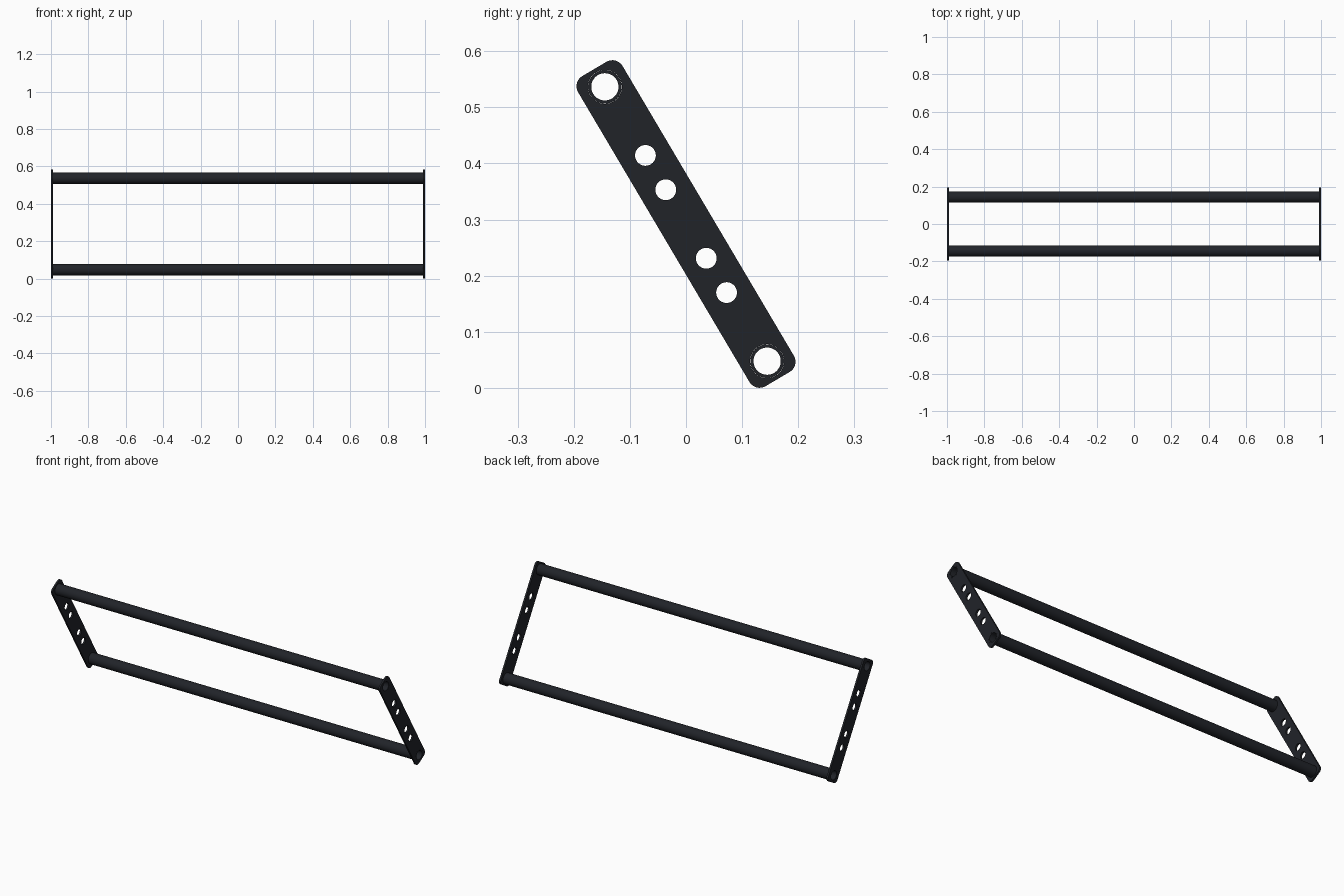
import bpy, bmesh
from math import sin, cos, pi, radians
from mathutils import Matrix

if "Cube" in bpy.data.objects:
    bpy.data.objects.remove(bpy.data.objects["Cube"])

TILT = radians(59.4)
MID_Z = 0.292
c, s = cos(TILT), sin(TILT)
U = (-c, s)   # (y, z) direction along the end plates

black = bpy.data.materials.new("black_metal")
black.diffuse_color = (0.015, 0.017, 0.022, 1)
black.use_nodes = True
black.node_tree.nodes["Principled BSDF"].inputs["Base Color"].default_value = black.diffuse_color


def circle(r, cx=0.0, n=48):
    return [(cx + r * cos(2 * pi * i / n), r * sin(2 * pi * i / n)) for i in range(n)]


def rounded_rect(hl, hw, r, n=8):
    pts = []
    for k, (sx, sy) in enumerate([(1, 1), (-1, 1), (-1, -1), (1, -1)]):
        for i in range(n + 1):
            a = (k + i / n) * pi / 2
            pts.append((sx * (hl - r) + r * cos(a), sy * (hw - r) + r * sin(a)))
    return pts


def extruded(name, loops, half, x, along):
    """Fill nested loops, extrude along x, place at a distance along the tilted axis."""
    cu = bpy.data.curves.new(name, 'CURVE')
    cu.dimensions = '2D'
    cu.fill_mode = 'BOTH'
    cu.extrude = half
    for pts in loops:
        sp = cu.splines.new('POLY')
        sp.points.add(len(pts) - 1)
        for p, q in zip(sp.points, pts):
            p.co = (q[0], q[1], 0, 1)
        sp.use_cyclic_u = True
    ob = bpy.data.objects.new(name, cu)
    bpy.context.collection.objects.link(ob)
    bpy.ops.object.select_all(action='DESELECT')
    ob.select_set(True)
    bpy.context.view_layer.objects.active = ob
    bpy.ops.object.convert(target='MESH')
    ob = bpy.context.object
    ob.name = name
    bm = bmesh.new()
    bm.from_mesh(ob.data)
    bmesh.ops.remove_doubles(bm, verts=bm.verts, dist=1e-5)
    bm.transform(Matrix(((0, 0, -1, x),
                         (-c, s, 0, U[0] * along),
                         (s, c, 0, MID_Z + U[1] * along),
                         (0, 0, 0, 1))))
    bmesh.ops.recalc_face_normals(bm, faces=bm.faces)
    bm.to_mesh(ob.data)
    bm.free()
    ob.data.materials.clear()
    ob.data.materials.append(black)
    bpy.ops.object.shade_smooth_by_angle(angle=radians(30))


# End plates with tube sockets and four bolt holes
plate = [rounded_rect(0.321, 0.046, 0.021)]
plate += [circle(0.0303, d) for d in (-0.284, 0.284)]
plate += [circle(0.0185, d) for d in (-0.142, -0.071, 0.071, 0.142)]
for side, x in (("left", -0.995), ("right", 0.995)):
    extruded(side + "_end_plate", plate, 0.005, x, 0)

# Hollow cross tubes, flush with the outer plate faces
for level, d in (("lower", -0.284), ("upper", 0.284)):
    extruded(level + "_tube", [circle(0.03), circle(0.0243)], 1.0, 0, d)
